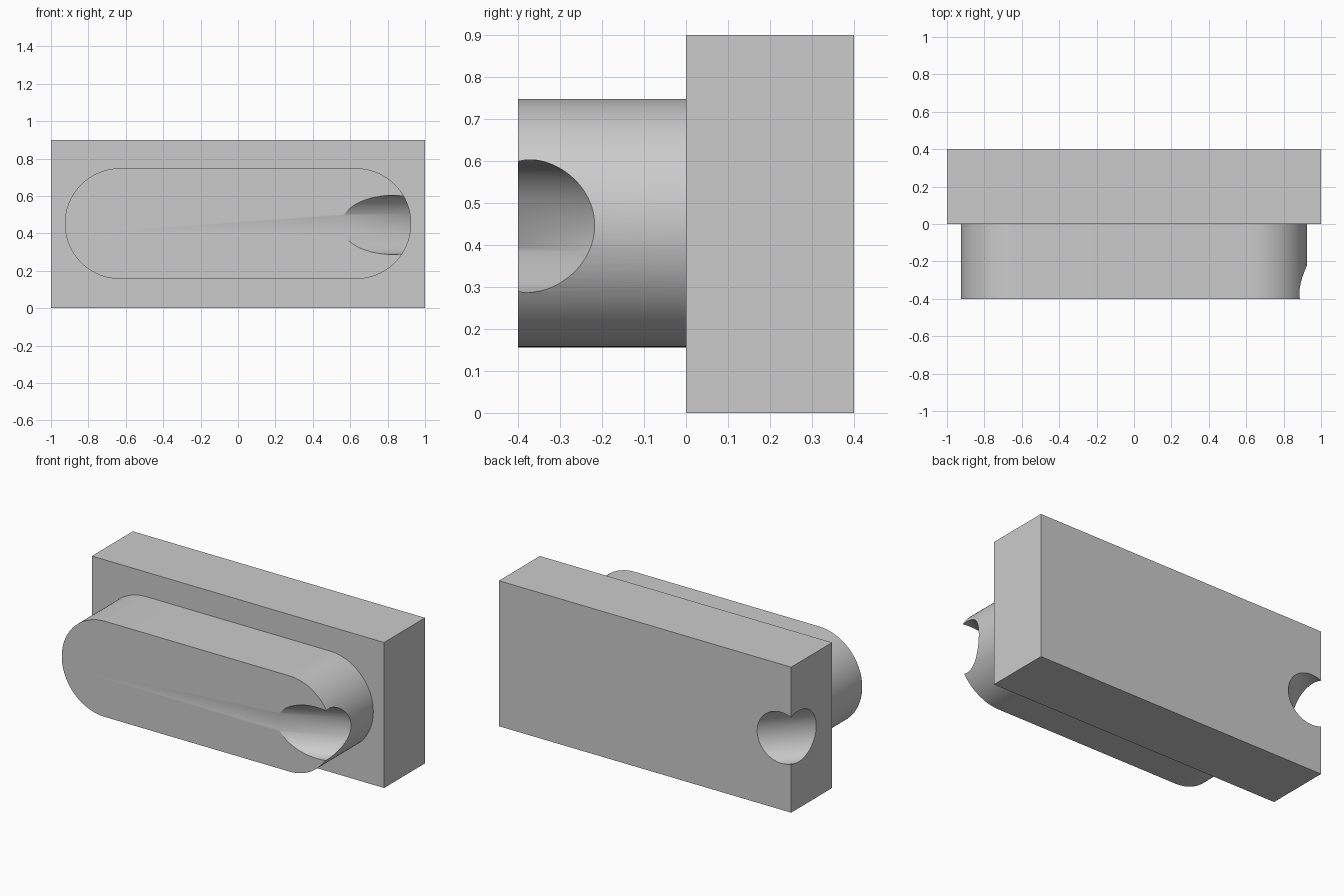
import bpy, bmesh
from math import pi, sin, cos, radians, atan2
from mathutils import Matrix, Vector

cube = bpy.data.objects.get("Cube")
if cube:
    bpy.data.objects.remove(cube, do_unlink=True)

GREY = (0.6, 0.6, 0.6, 1)
mat = bpy.data.materials.new("plain grey")
mat.use_nodes = True
mat.diffuse_color = GREY
mat.node_tree.nodes["Principled BSDF"].inputs["Base Color"].default_value = GREY


def make_object(name, bm):
    bmesh.ops.recalc_face_normals(bm, faces=bm.faces)
    mesh = bpy.data.meshes.new(name)
    bm.to_mesh(mesh)
    bm.free()
    mesh.materials.append(mat)
    obj = bpy.data.objects.new(name, mesh)
    bpy.context.collection.objects.link(obj)
    return obj


def extrude_profile(name, points, y0, y1):
    """Closed x-z outline pulled along y."""
    bm = bmesh.new()
    face = bm.faces.new([bm.verts.new((x, y0, z)) for x, z in points])
    new = bmesh.ops.extrude_face_region(bm, geom=[face])["geom"]
    verts = [g for g in new if isinstance(g, bmesh.types.BMVert)]
    bmesh.ops.translate(bm, verts=verts, vec=(0, y1 - y0, 0))
    return make_object(name, bm)


def notch(target, name, start, end, outward):
    """Oval bore whose deepest line runs from start to end in plan."""
    p, q = Vector((*start, 0.445)), Vector((*end, 0.445))
    along = (q - p).normalized()
    side = Vector((-along.y, along.x, 0)) * outward
    centre = (p + q) / 2 + side * 0.12
    bm = bmesh.new()
    bmesh.ops.create_cone(bm, cap_ends=True, segments=96, radius1=1, radius2=1, depth=1.8)
    turn = Matrix.Rotation(atan2(along.y, along.x), 4, "Z") @ Matrix.Rotation(pi / 2, 4, "Y")
    # local x becomes vertical, local y lies across the bore
    bm.transform(Matrix.Translation(centre) @ turn @ Matrix.Diagonal((0.158, 0.12, 1, 1)))
    cutter = make_object(name, bm)
    cutter.hide_render = True
    mod = target.modifiers.new("notch", "BOOLEAN")
    mod.operation = "DIFFERENCE"
    mod.solver = "EXACT"
    mod.object = cutter
    bpy.context.view_layer.objects.active = target
    bpy.ops.object.modifier_apply(modifier=mod.name)
    bpy.data.objects.remove(cutter, do_unlink=True)


# Rectangular back plate
back_plate = extrude_profile("back_plate", [(-1, 0), (1, 0), (1, 0.9), (-1, 0.9)], 0, 0.4)

# Raised round-ended block on the front
R, STEPS = 0.296, 48
outline = []
for centre_x, first in ((0.63, -90), (-0.63, 90)):
    for i in range(STEPS + 1):
        a = radians(first + 180 * i / STEPS)
        outline.append((centre_x + R * cos(a), 0.452 + R * sin(a)))
front_block = extrude_profile("front_block", outline, -0.4, 0)

# Slanted oval notches at opposite corners
notch(front_block, "front_notch_cutter", (0.55, -0.4), (0.925, -0.218), -1)
notch(back_plate, "back_notch_cutter", (-0.767, 0.4), (-1, 0.155), -1)

# Smooth curves with crisp edges
for obj in (back_plate, front_block):
    bpy.ops.object.select_all(action="DESELECT")
    obj.select_set(True)
    bpy.context.view_layer.objects.active = obj
    bpy.ops.object.shade_smooth_by_angle(angle=radians(30))
